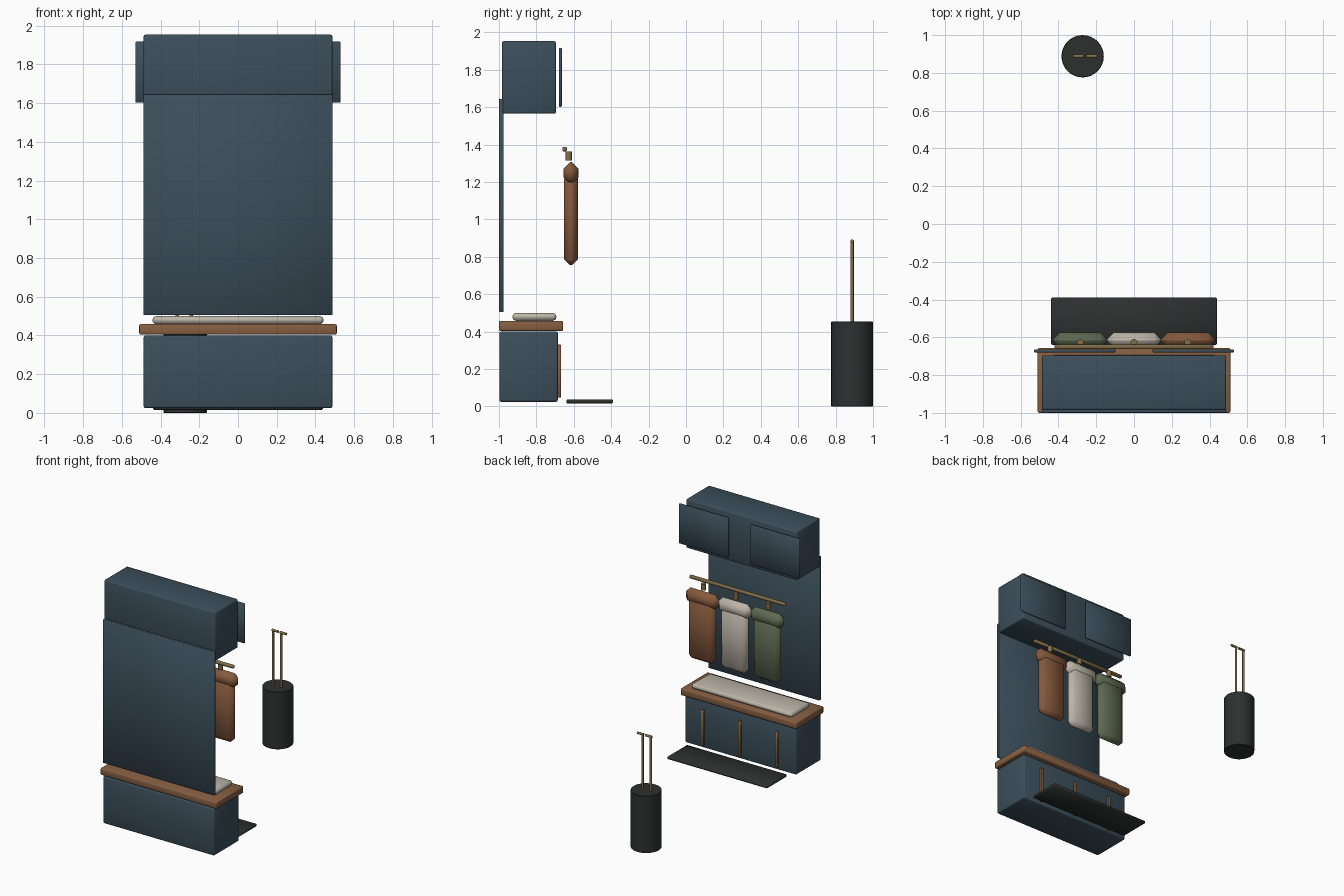
import bpy, math

if "Cube" in bpy.data.objects:
    bpy.data.objects.remove(bpy.data.objects["Cube"])


def mat(name, rgb):
    m = bpy.data.materials.new(name)
    m.diffuse_color = (*rgb, 1)
    m.use_nodes = True
    m.node_tree.nodes["Principled BSDF"].inputs["Base Color"].default_value = m.diffuse_color
    return m


NAVY = mat("navy_paint", (0.045, 0.078, 0.105))
WOOD = mat("warm_wood", (0.24, 0.115, 0.055))
RUST = mat("rust_cloth", (0.24, 0.1, 0.045))
CREAM = mat("cream_cloth", (0.5, 0.46, 0.39))
GREEN = mat("green_cloth", (0.11, 0.14, 0.08))
BLACK = mat("charcoal", (0.027, 0.029, 0.029))
BRASS = mat("brass", (0.22, 0.155, 0.065))


def finish(ob, name, material, bevel, segments, angle):
    ob.name = name
    ob.data.materials.append(material)
    if bevel:
        b = ob.modifiers.new("bevel", 'BEVEL')
        b.width = bevel
        b.segments = segments
        b.limit_method = 'ANGLE'
        bpy.ops.object.modifier_apply(modifier=b.name)
    bpy.ops.object.shade_smooth_by_angle(angle=math.radians(angle))
    return ob


def box(name, xs, ys, zs, material, bevel=0.006, segments=2, angle=50):
    """Bevelled box given by its min/max on each axis."""
    mid = [(a + b) / 2 for a, b in (xs, ys, zs)]
    bpy.ops.mesh.primitive_cube_add(size=1, location=mid)
    ob = bpy.context.object
    ob.scale = [b - a for a, b in (xs, ys, zs)]
    bpy.ops.object.transform_apply(location=False, rotation=False, scale=True)
    return finish(ob, name, material, bevel, segments, angle)


def rod(name, center, radius, length, material, axis='Z', sides=16, bevel=0):
    rot = (0, math.pi / 2, 0) if axis == 'X' else (0, 0, 0)
    bpy.ops.mesh.primitive_cylinder_add(vertices=sides, radius=radius, depth=length,
                                        location=center, rotation=rot)
    return finish(bpy.context.object, name, material, bevel, 1, 40)


# Cabinet carcasses and back panel
box("bench_base", (-0.488, 0.488), (-0.998, -0.685), (0.025, 0.4), NAVY, 0.01)
box("back_panel", (-0.488, 0.488), (-1.0, -0.975), (0.505, 1.645), NAVY, 0.003, 1)
box("upper_cabinet", (-0.488, 0.488), (-0.985, -0.695), (1.565, 1.953), NAVY, 0.01)

# Bench seat and cushion
box("seat_top", (-0.51, 0.51), (-1.0, -0.657), (0.404, 0.458), WOOD, 0.008)
box("seat_cushion", (-0.442, 0.442), (-0.928, -0.693), (0.458, 0.5), CREAM, 0.019, 2)

# Upper doors
for side, label in ((-1, "left"), (1, "right")):
    xs = sorted((side * 0.097, side * 0.53))
    box(f"upper_door_{label}", xs, (-0.68, -0.664), (1.602, 1.917), NAVY, 0.004, 1)

# Wooden strips on the bench face
for i in (-1, 0, 1):
    box(f"bench_strip_{i + 2}", (i * 0.325 - 0.011, i * 0.325 + 0.011),
        (-0.686, -0.667), (0.047, 0.33), WOOD, 0.003, 1)

# Coat rail, hooks and hanging coats
box("coat_rail", (-0.42, 0.42), (-0.661, -0.637), (1.364, 1.387), BRASS, 0.004, 1)
for i, cloth in zip((-1, 0, 1), (GREEN, CREAM, RUST)):
    x = i * 0.285
    rod(f"coat_hook_{i + 2}", (x, -0.627, 1.339), 0.018, 0.05, BRASS)
    box(f"coat_body_{i + 2}", (x - 0.115, x + 0.115), (-0.652, -0.577),
        (0.756, 1.25), cloth, 0.031, 1)
    box(f"coat_shoulders_{i + 2}", (x - 0.143, x + 0.143), (-0.655, -0.574),
        (1.19, 1.306), cloth, 0.036, 1)

# Floor mat
box("floor_mat", (-0.44, 0.44), (-0.64, -0.39), (0.016, 0.038), BLACK, 0.006, 1)

# Umbrella stand with two umbrellas
rod("umbrella_stand", (-0.272, 0.888, 0.227), 0.112, 0.454, BLACK, sides=32, bevel=0.003)
for n, x in enumerate((-0.313, -0.241), 1):
    rod(f"umbrella_shaft_{n}", (x, 0.888, 0.645), 0.009, 0.482, BRASS, sides=12)
    rod(f"umbrella_handle_{n}", (x + 0.018, 0.888, 0.885), 0.009, 0.056, BRASS, 'X', 12)
